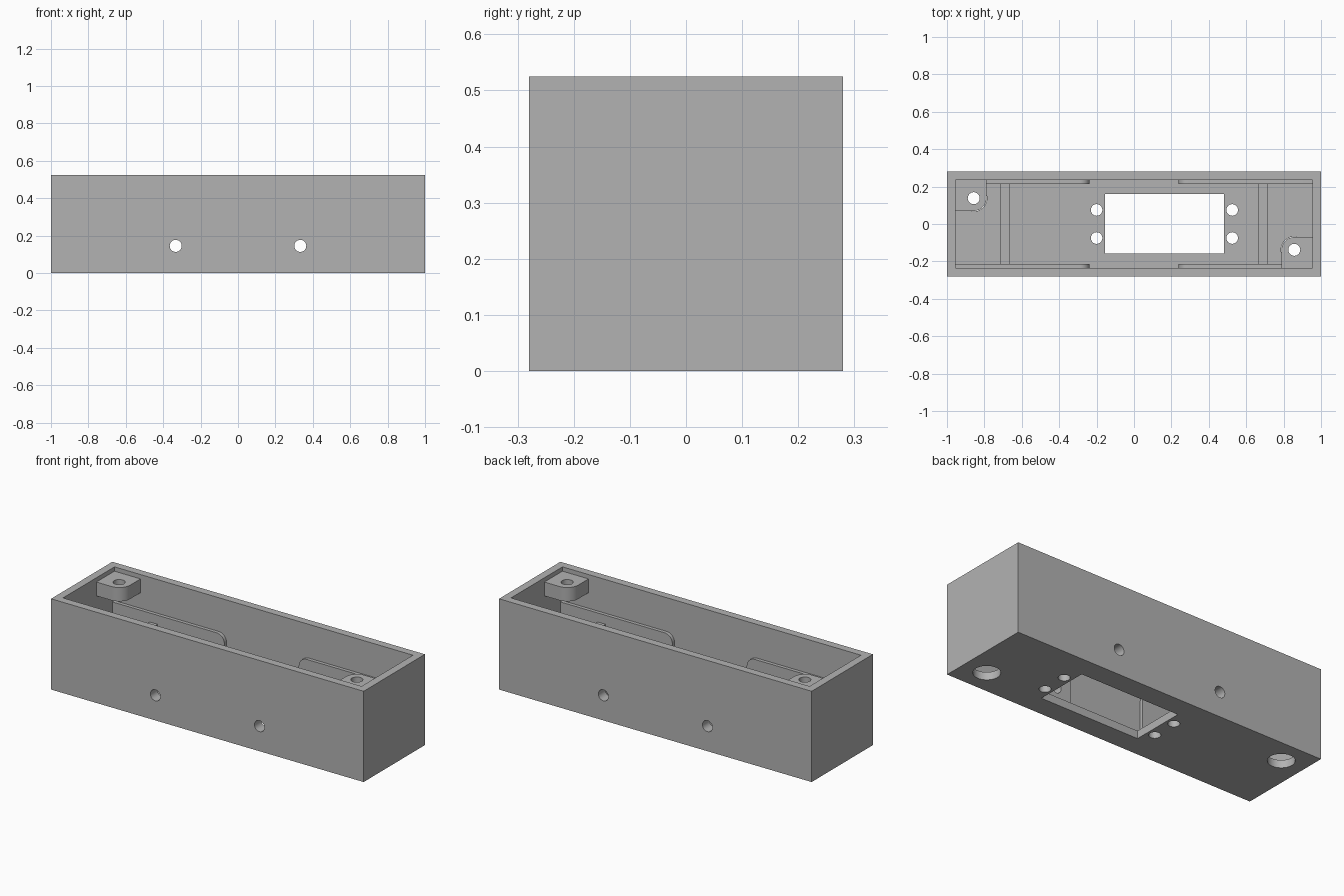
import bpy, bmesh, math
from mathutils import Vector, Matrix

cube = bpy.data.objects.get("Cube")
if cube:
    bpy.data.objects.remove(cube, do_unlink=True)

grey = bpy.data.materials.new("plain grey")
grey.use_nodes = True
grey.diffuse_color = (0.45, 0.45, 0.45, 1)
grey.node_tree.nodes["Principled BSDF"].inputs["Base Color"].default_value = (0.45, 0.45, 0.45, 1)

# Main dimensions
L, W, H = 1.0, 0.28, 0.525
WALL, FLOOR, RIB = 0.045, 0.045, 0.02
IX, IY = L - WALL, W - WALL
EMBED = 0.01


def make(name, bm):
    bmesh.ops.recalc_face_normals(bm, faces=bm.faces)
    mesh = bpy.data.meshes.new(name)
    bm.to_mesh(mesh)
    bm.free()
    mesh.materials.append(grey)
    obj = bpy.data.objects.new(name, mesh)
    bpy.context.collection.objects.link(obj)
    return obj


def box(name, x0, x1, y0, y1, z0, z1):
    bm = bmesh.new()
    size = Vector((x1 - x0, y1 - y0, z1 - z0))
    mid = Vector((x0 + x1, y0 + y1, z0 + z1)) / 2
    bmesh.ops.create_cube(bm, size=1, matrix=Matrix.Translation(mid) @ Matrix.Diagonal(size).to_4x4())
    return make(name, bm)


def cylinder(name, centre, r, depth, along_y=False):
    bm = bmesh.new()
    turn = Matrix.Rotation(math.pi / 2 if along_y else 0, 4, 'X')
    bmesh.ops.create_cone(bm, cap_ends=True, segments=40, radius1=r, radius2=r,
                          depth=depth, matrix=Matrix.Translation(centre) @ turn)
    return make(name, bm)


def prism(name, points, offset):
    bm = bmesh.new()
    face = bm.faces.new([bm.verts.new(p) for p in points])
    moved = bmesh.ops.extrude_face_region(bm, geom=[face])["geom"]
    bmesh.ops.translate(bm, vec=offset, verts=[v for v in moved if isinstance(v, bmesh.types.BMVert)])
    return make(name, bm)


def rounded(a0, a1, b0, b1, r):
    """Rectangle with its (a1, b1) corner rounded."""
    arc = [math.radians(90 * i / 10) for i in range(11)]
    return [(a0, b0), (a1, b0)] + [
        (a1 - r + r * math.cos(t), b1 - r + r * math.sin(t)) for t in arc] + [(a0, b1)]


def cut(obj, cutters):
    bpy.context.view_layer.objects.active = obj
    for c in cutters:
        mod = obj.modifiers.new("cut", 'BOOLEAN')
        mod.operation, mod.solver, mod.object = 'DIFFERENCE', 'EXACT', c
        bpy.ops.object.modifier_apply(modifier=mod.name)


# Cutters
cavity = box("cavity_cutter", -IX, IX, -IY, IY, FLOOR, H + 0.1)
window = box("window_cutter", -0.155, 0.48, -0.157, 0.16, -0.1, 0.1)
side_holes = [cylinder("side_hole_cutter", (x, 0, 0.145), 0.032, 1, True) for x in (-0.333, 0.333)]
mount_holes = [cylinder("mount_hole_cutter", (x, y, 0), 0.031, 0.3)
               for x in (-0.2, 0.525) for y in (-0.075, 0.075)]
access_holes = [cylinder("access_hole_cutter", (s * 0.857, -s * 0.138, 0), 0.071, 0.3) for s in (-1, 1)]
screw_holes = [cylinder("screw_hole_cutter", (s * 0.857, -s * 0.138, 0.45), 0.032, 0.3) for s in (-1, 1)]

# Open box
case = box("case", -L, L, -W, W, 0, H)
cut(case, [cavity, window] + side_holes + mount_holes + access_holes)
parts = [case]

# Raised panels along the long walls, rounded at their inner upper corners
for sx, side in ((-1, "right"), (1, "left")):
    for sy, end in ((-1, "front"), (1, "back")):
        outline = rounded(-IX - EMBED, -0.238, FLOOR - EMBED, 0.33, 0.05)
        rib = prism(f"{end}_{side}_wall_panel",
                    [(-sx * a, sy * (IY - RIB), b) for a, b in outline],
                    (0, sy * (RIB + EMBED), 0))
        cut(rib, side_holes)
        parts.append(rib)

    # Cross partition near each end
    parts.append(box(f"{side}_partition", sx * 0.69 - 0.025, sx * 0.69 + 0.025,
                     -IY + RIB - EMBED, IY - RIB + EMBED, FLOOR - EMBED, 0.278))

# Screw bosses high up in two opposite corners
for s, side, hole in ((-1, "right", screw_holes[0]), (1, "left", screw_holes[1])):
    outline = rounded(-IX - EMBED, -0.788, -IY - EMBED, -0.07, 0.07)
    boss = prism(f"{side}_screw_boss", [(-s * a, s * b, 0.42) for a, b in outline], (0, 0, 0.08))
    cut(boss, [hole])
    parts.append(boss)

# Remove the cutters
for c in [cavity, window] + side_holes + mount_holes + access_holes + screw_holes:
    bpy.data.objects.remove(c, do_unlink=True)

# Smooth the round holes, keep the edges sharp
bpy.ops.object.select_all(action='DESELECT')
for p in parts:
    p.select_set(True)
bpy.context.view_layer.objects.active = case
bpy.ops.object.shade_smooth_by_angle(angle=math.radians(30))
